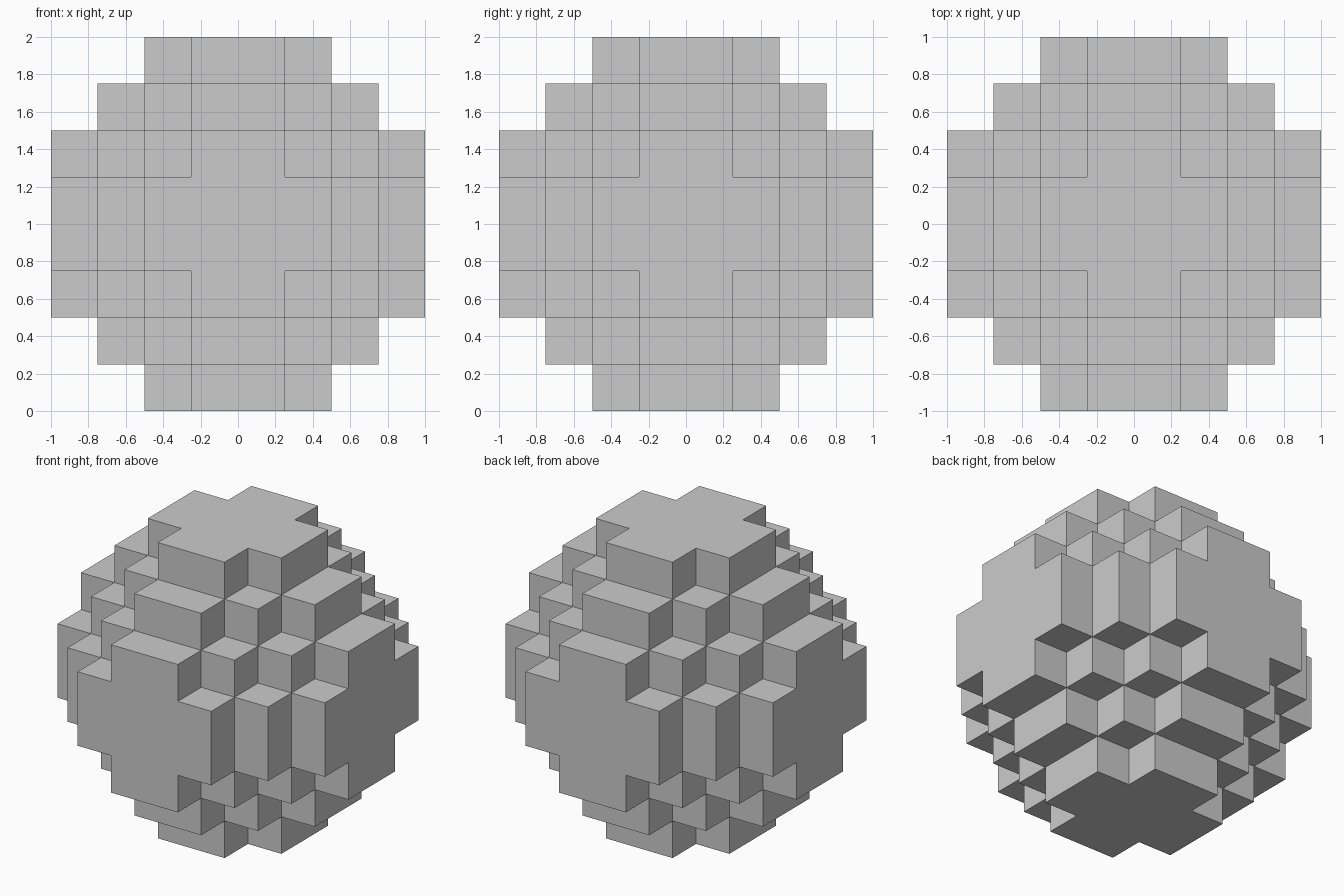
import bpy, bmesh, math
from itertools import product
from mathutils import Vector

if "Cube" in bpy.data.objects:
    bpy.data.objects.remove(bpy.data.objects["Cube"])

N = 8                # blocks across the ball
SIZE = 2 / N         # block edge length
REACH = 5.5          # limit on the summed block offsets from the centre


def filled(cell):
    """Blocks form a stepped octahedron with its six points cut off."""
    return (all(0 <= i < N for i in cell)
            and sum(abs(i + 0.5 - N / 2) for i in cell) <= REACH)


def block_face(bm, cell, axis, side):
    """Add one outward-facing square of a block."""
    u, v = (axis + 1) % 3, (axis + 2) % 3
    corners = [(0, 0), (1, 0), (1, 1), (0, 1)]
    if not side:
        corners.reverse()
    verts = []
    for a, b in corners:
        p = Vector(cell)
        p[axis] += side
        p[u] += a
        p[v] += b
        verts.append(bm.verts.new((p - Vector((N / 2, N / 2, 0))) * SIZE))
    bm.faces.new(verts)


# Outer skin of the stepped ball
bm = bmesh.new()
for cell in filter(filled, product(range(N), repeat=3)):
    for axis, side in product(range(3), (0, 1)):
        neighbour = list(cell)
        neighbour[axis] += 2 * side - 1
        if not filled(neighbour):
            block_face(bm, cell, axis, side)

# Weld the squares and merge the flat areas into single faces
bmesh.ops.remove_doubles(bm, verts=bm.verts[:], dist=1e-4)
bmesh.ops.dissolve_limit(bm, angle_limit=math.radians(1),
                         verts=bm.verts[:], edges=bm.edges[:])

mesh = bpy.data.meshes.new("block_ball")
bm.to_mesh(mesh)
bm.free()
ball = bpy.data.objects.new("block_ball", mesh)
bpy.context.collection.objects.link(ball)
